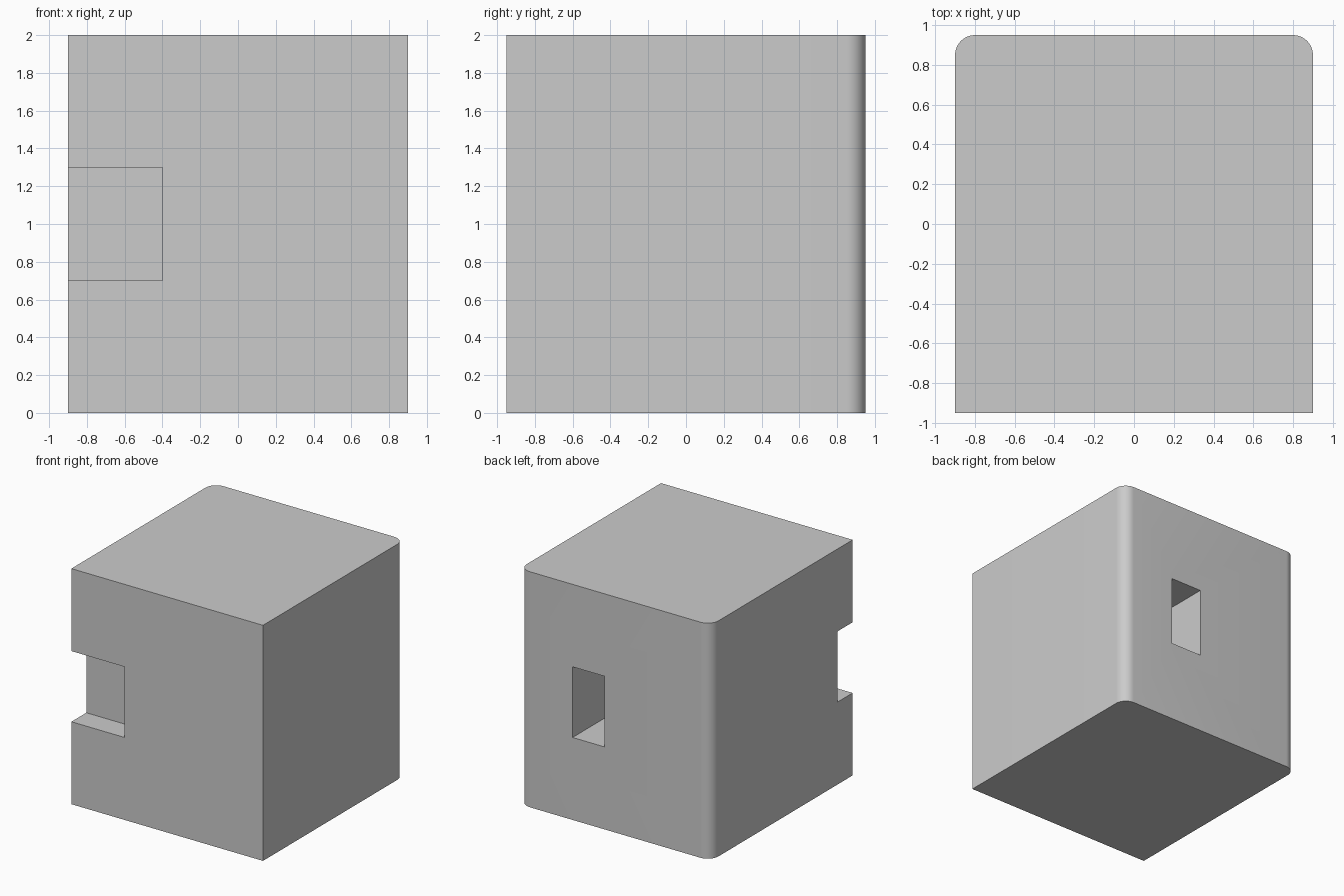
import bpy, bmesh, math

if "Cube" in bpy.data.objects:
    bpy.data.objects.remove(bpy.data.objects["Cube"])

R = 0.1      # radius of the rounded back corners
SEG = 10


def make_box(name, lo, hi):
    """Axis-aligned box between two corners."""
    bm = bmesh.new()
    bmesh.ops.create_cube(bm, size=1)
    for v in bm.verts:
        v.co = [(a + b) / 2 + c * (b - a) for a, b, c in zip(lo, hi, v.co)]
    mesh = bpy.data.meshes.new(name)
    bm.to_mesh(mesh)
    bm.free()
    obj = bpy.data.objects.new(name, mesh)
    bpy.context.collection.objects.link(obj)
    return obj


# Main block
block = make_box("block", (-0.9, -0.95, 0), (0.9, 0.95, 2))

# Round the two upright back edges
bm = bmesh.new()
bm.from_mesh(block.data)
back_edges = [e for e in bm.edges
              if all(v.co.y > 0.9 for v in e.verts)
              and abs(e.verts[0].co.z - e.verts[1].co.z) > 1]
bmesh.ops.bevel(bm, geom=back_edges, offset=R, segments=SEG, profile=0.5,
                affect='EDGES')
bm.to_mesh(block.data)
bm.free()

# Cutters: open corner notch at the front left, deep pocket in the back
cutters = [
    make_box("notch_cutter", (-1.1, -1.15, 0.7), (-0.4, -0.75, 1.3)),
    make_box("pocket_cutter", (0.1, 0.45, 0.7), (0.4, 1.15, 1.3)),
]
bpy.context.view_layer.objects.active = block
block.select_set(True)
for c in cutters:
    mod = block.modifiers.new(c.name, 'BOOLEAN')
    mod.operation = 'DIFFERENCE'
    mod.solver = 'EXACT'
    mod.object = c
    bpy.ops.object.modifier_apply(modifier=mod.name)
    bpy.data.objects.remove(c, do_unlink=True)

# Smooth rounded corners, crisp edges elsewhere
bpy.ops.object.shade_smooth_by_angle(angle=math.radians(30))
